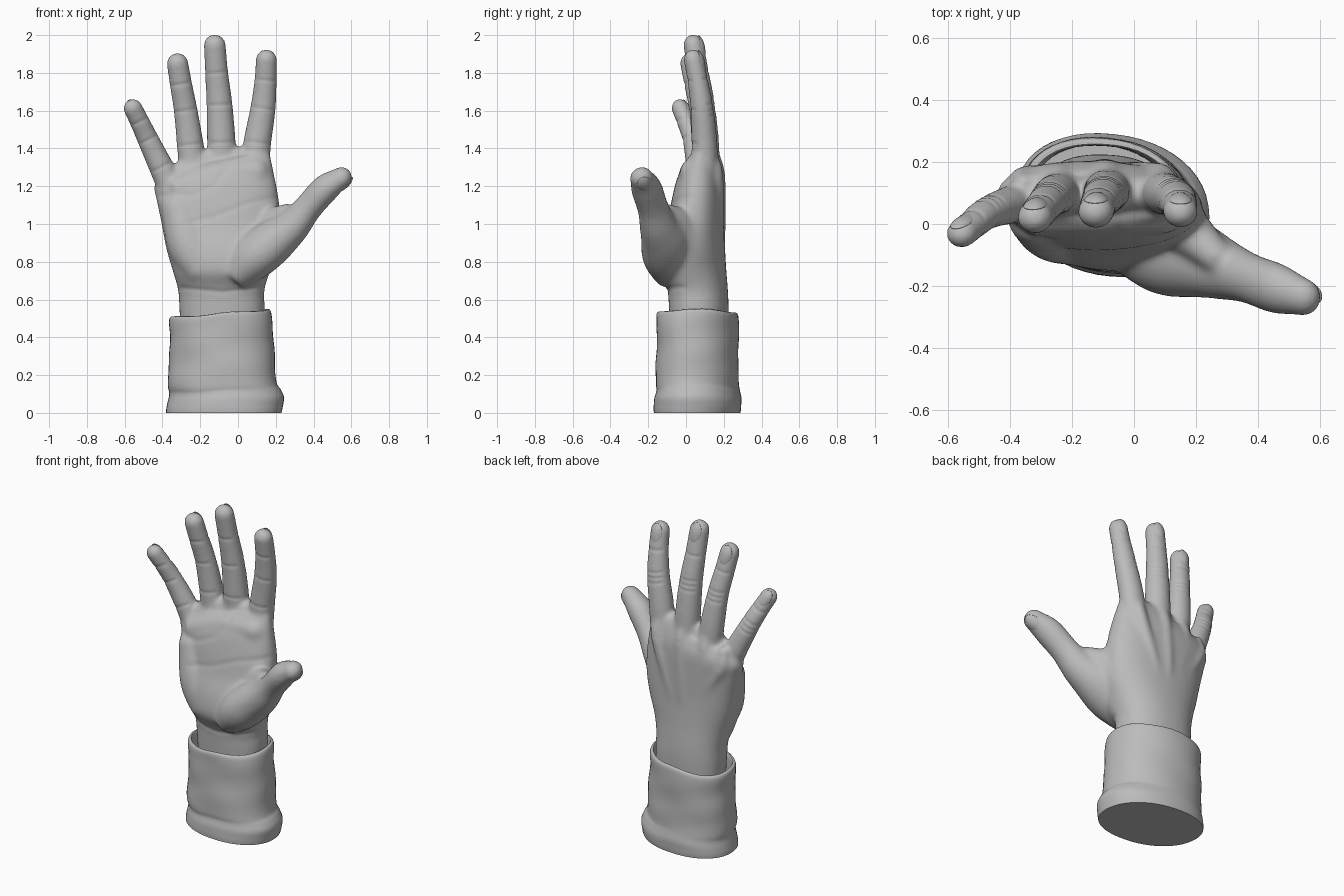
import bpy, bmesh, math
from mathutils import Vector
from mathutils.geometry import intersect_point_line

cube = bpy.data.objects.get("Cube")
if cube:
    bpy.data.objects.remove(cube)

grey = bpy.data.materials.new("plain grey")
grey.use_nodes = True
grey.diffuse_color = (0.5, 0.5, 0.5, 1)
grey.node_tree.nodes["Principled BSDF"].inputs["Base Color"].default_value = (0.5, 0.5, 0.5, 1)


def loft(bm, rings):
    """Skin closed rings of points and cap both ends."""
    loops = [[bm.verts.new(p) for p in ring] for ring in rings]
    n = len(loops[0])
    for a, b in zip(loops, loops[1:]):
        for i in range(n):
            j = (i + 1) % n
            bm.faces.new((a[i], a[j], b[j], b[i]))
    bm.faces.new(loops[0][::-1])
    bm.faces.new(loops[-1])


def spline(pts, steps=6):
    """Catmull-Rom through points of any dimension."""
    p = [Vector(q) for q in pts]
    p = [p[0] * 2 - p[1]] + p + [p[-1] * 2 - p[-2]]
    out = []
    for a, b, c, d in zip(p, p[1:], p[2:], p[3:]):
        for k in range(steps):
            t = k / steps
            out.append((b * 2 + (c - a) * t + (a * 2 - b * 5 + c * 4 - d) * t ** 2
                        + (b * 3 - a - c * 3 + d) * t ** 3) / 2)
    return out + [p[-2]]


def frame(direction, ref):
    t = direction.normalized()
    v = (ref - t * ref.dot(t)).normalized()
    return t, v.cross(t), v


def tube(bm, pts, ref=Vector((0, 1, 0)), flat=0.92, n=20):
    """Tapered limb through (x, y, z, radius) with a rounded tip."""
    path = spline(pts)
    rings = []

    def ring(c, r, u, v):
        rings.append([c + u * r * math.cos(a) + v * r * flat * math.sin(a)
                      for a in (2 * math.pi * i / n for i in range(n))])
    for i, p in enumerate(path):
        t, u, v = frame((path[min(i + 1, len(path) - 1)] - path[max(i - 1, 0)]).xyz, ref)
        ring(p.xyz, p[3], u, v)
    end = path[-1]
    for k in range(1, 7):
        a = k * math.pi / 2 / 6.4
        ring(end.xyz + t * end[3] * math.sin(a), end[3] * math.cos(a), u, v)
    loft(bm, rings)


def section(s, power, skew, n=48):
    """Slanted rounded section: x and z at each side, front y, back y."""
    xa, za, xb, zb, yf, yb = s
    out = []
    for i in range(n):
        a = 2 * math.pi * i / n
        c, d = (math.copysign(abs(f) ** (2 / power), f) for f in (math.cos(a), math.sin(a + skew)))
        h = (c + 1) / 2
        out.append(Vector((xa + (xb - xa) * h, (yf + yb) / 2 + (yb - yf) / 2 * d, za + (zb - za) * h)))
    return out


def finish(bm, name):
    bmesh.ops.recalc_face_normals(bm, faces=bm.faces)
    me = bpy.data.meshes.new(name)
    bm.to_mesh(me)
    bm.free()
    me.materials.append(grey)
    ob = bpy.data.objects.new(name, me)
    bpy.context.collection.objects.link(ob)
    me.shade_smooth()
    return ob


def soften(ob, iterations, group=""):
    m = ob.modifiers.new("soften", "SMOOTH")
    m.factor, m.iterations, m.vertex_group = 0.5, iterations, group


def bake(ob):
    """Replace the mesh by its modified result."""
    dg = bpy.context.evaluated_depsgraph_get()
    me = bpy.data.meshes.new_from_object(ob.evaluated_get(dg))
    ob.modifiers.clear()
    ob.data = me
    me.shade_smooth()


# Fingers: base, middle joint, end joint, tip
fingers = {
    "index": [(0.085, 0.1, 1.28, .078), (0.102, 0.097, 1.43, .074), (0.132, 0.085, 1.61, .067), (0.146, 0.062, 1.76, .059), (0.15, 0.04, 1.868, .056)],
    "middle": [(-0.085, 0.11, 1.28, .078), (-0.088, 0.105, 1.43, .076), (-0.098, 0.09, 1.63, .069), (-0.113, 0.065, 1.8, .061), (-0.123, 0.04, 1.945, .058)],
    "ring": [(-0.235, 0.1, 1.26, .075), (-0.253, 0.095, 1.42, .071), (-0.277, 0.075, 1.6, .063), (-0.302, 0.045, 1.74, .059), (-0.32, 0.022, 1.848, .057)],
    "little": [(-0.355, 0.07, 1.2, .075), (-0.405, 0.06, 1.3, .066), (-0.475, 0.035, 1.445, .057), (-0.52, 0.0, 1.54, .052), (-0.556, -0.03, 1.612, .05)],
}
thumb = [(-0.02, -0.06, 0.73, .105), (0.09, -0.095, 0.83, .135), (0.19, -0.112, 0.91, .13), (0.285, -0.145, 0.985, .103),
         (0.37, -0.175, 1.085, .083), (0.46, -0.208, 1.185, .082), (0.543, -0.235, 1.243, .062)]
thumb_back = Vector((0.6, 0.3, -0.65))

# Hand body: wrist, palm and knuckles
bm = bmesh.new()
rows = [(-0.30, 0.35, 0.13, 0.35, -0.08, 0.22), (-0.31, 0.55, 0.14, 0.55, -0.09, 0.225),
        (-0.317, 0.65, 0.14, 0.65, -0.1, 0.222), (-0.345, 0.75, 0.17, 0.75, -0.15, 0.214),
        (-0.38, 0.87, 0.21, 0.87, -0.14, 0.207), (-0.405, 1.0, 0.225, 1.0, -0.1, 0.203),
        (-0.43, 1.12, 0.215, 1.14, -0.075, 0.203), (-0.443, 1.2, 0.188, 1.28, -0.045, 0.2),
        (-0.40, 1.27, 0.165, 1.39, 0.01, 0.17)]
loft(bm, [section(r, 2.25, -0.1) for r in spline(rows, 4)])
for pts in fingers.values():
    tube(bm, pts)
tube(bm, thumb, thumb_back, 0.9)
# Heel of the palm, thumb web, finger pads and finger webs
tube(bm, [(-0.17, -0.045, 0.74, .1), (-0.25, -0.015, 0.88, .12), (-0.31, 0.02, 1.08, .1)])
tube(bm, [(0.1, 0.02, 0.9, .12), (0.18, -0.03, 1.0, .085), (0.26, -0.1, 1.05, .06)])
tube(bm, [(-0.34, 0.03, 1.17, .075), (-0.1, 0.035, 1.25, .08), (0.09, 0.04, 1.27, .08)])
tube(bm, [(-0.37, 0.065, 1.22, .05), (-0.25, 0.085, 1.305, .058), (-0.09, 0.1, 1.345, .06), (0.09, 0.1, 1.345, .065)])
# Tendons and knuckles on the back
for i, pts in enumerate(fingers.values()):
    x, y, z, r = pts[0]
    drop = 0.01 * abs(i - 1)
    tube(bm, [(-0.06 - 0.03 * i, 0.177, 0.78, .022), ((x - 0.08 - 0.03 * i) / 2, 0.188 - drop, 1.02, .028),
              (x, 0.172 - drop, z - 0.02, .04), (x, 0.152 - drop, z + 0.07, .036)])
hand = finish(bm, "hand")
m = hand.modifiers.new("merge", "REMESH")
m.mode, m.voxel_size = "VOXEL", 0.009
soften(hand, 9)
bake(hand)
# Blend the palm more strongly than the fingers
palm = hand.vertex_groups.new(name="palm")
for v in hand.data.vertices:
    reach = math.hypot(v.co.x + 0.07, v.co.z - 1.0)
    palm.add([v.index], min(max((0.46 - reach) / 0.1, 0), 1), "REPLACE")
soften(hand, 28, "palm")
bake(hand)

# Creases: (side, points in x and z, depth, width)
creases = [(-1, [(-0.42, 1.15), (-0.25, 1.15), (-0.12, 1.21), (-0.05, 1.31)], .003, .018),
           (-1, [(0.2, 1.14), (0.05, 1.11), (-0.12, 1.04), (-0.28, 1.0)], .003, .018),
           (-1, [(-0.3, 0.66), (-0.08, 0.64), (0.13, 0.665)], .004, .014)]
for pts in fingers.values():
    for side, at, shift in ((-1, 1, 0), (-1, 2, 0), (-1, 3, 0), (1, 2, -.03), (1, 2, 0), (1, 2, .03), (1, 3, .01)):
        c, d = Vector(pts[at]), Vector(pts[at]) - Vector(pts[at - 1])
        t = Vector((d.x, d.z)).normalized()
        mid, across = Vector((c.x, c.z)) + t * shift, Vector((t.y, -t.x)) * c[3] * 0.7
        creases.append((side, [mid - across, mid + across], .0035, .009))
segments = [(s, Vector((*a, 0)), Vector((*b, 0)), dep, w)
            for s, pts, dep, w in creases for a, b in zip(pts, pts[1:])]
normals = [v.normal.copy() for v in hand.data.vertices]
for v, nrm in zip(hand.data.vertices, normals):
    p, push = Vector((v.co.x, v.co.z, 0)), 0
    for side, a, b, depth, width in segments:
        if nrm.y * side < 0.1 or v.co.z < 0.6:
            continue
        q, f = intersect_point_line(p, a, b)
        dist = (p - a.lerp(b, min(max(f, 0), 1))).length
        push = max(push, depth * math.exp(-(dist / width) ** 2) * min(1, nrm.y * side * 2))
    v.co -= nrm * push


# Nails: thin domed ovals set into the finger backs
def nail(name, pts, ref):
    tip, prev = Vector(pts[-1]), Vector(pts[-2])
    t, u, v = frame((tip - prev).xyz, ref)
    r = tip[3]
    bm = bmesh.new()
    bmesh.ops.create_uvsphere(bm, u_segments=24, v_segments=12, radius=1)
    for w in bm.verts:
        x, y, z = w.co
        lift = z * 0.14 - 0.22 * x * x - 0.24 * max(y, 0) ** 2
        w.co = tip.xyz + t * r * (y * 1.05 - 0.2) + u * r * x * 0.68 + v * r * (0.86 + lift)
    finish(bm, name)


for name, pts in fingers.items():
    nail(name + "_nail", pts, Vector((0, 1, 0)))
nail("thumb_nail", thumb, thumb_back)

# Sleeve cuff: outer wall, rolled rim, inner wall
bm = bmesh.new()
rows = [(-0.38, 0, 0.23, 0, -0.17, 0.288), (-0.38, 0.02, 0.235, 0.02, -0.172, 0.292),
        (-0.374, 0.06, 0.243, 0.08, -0.168, 0.292), (-0.366, 0.1, 0.222, 0.125, -0.158, 0.284),
        (-0.37, 0.14, 0.203, 0.16, -0.162, 0.28), (-0.366, 0.25, 0.197, 0.27, -0.158, 0.278),
        (-0.362, 0.38, 0.185, 0.41, -0.155, 0.278), (-0.363, 0.47, 0.18, 0.51, -0.158, 0.281),
        (-0.358, 0.5, 0.174, 0.54, -0.154, 0.277), (-0.348, 0.506, 0.164, 0.546, -0.144, 0.267),
        (-0.338, 0.495, 0.155, 0.535, -0.134, 0.257), (-0.333, 0.4, 0.152, 0.42, -0.13, 0.252)]
loft(bm, [section(r, 2.15, -0.15) for r in [rows[0]] + spline(rows[1:], 4)])
# Soft cloth folds
for v in bm.verts:
    x, y, z = v.co
    a = math.atan2(y - 0.06, x + 0.08)
    wave = 0.002 * math.sin(3 * a + 22 * z) + 0.0015 * math.sin(2 * a - 37 * z + 1)
    k = min(1, z * 12)
    v.co += Vector((math.cos(a), math.sin(a), 0)) * wave * k
    v.co.z += 0.004 * math.sin(4 * a + 1) * k
cuff = finish(bm, "sleeve_cuff")

for ob in (hand, cuff):
    bpy.ops.object.select_all(action="DESELECT")
    ob.select_set(True)
    bpy.context.view_layer.objects.active = ob
    bpy.ops.object.shade_smooth_by_angle(angle=math.radians(50))
